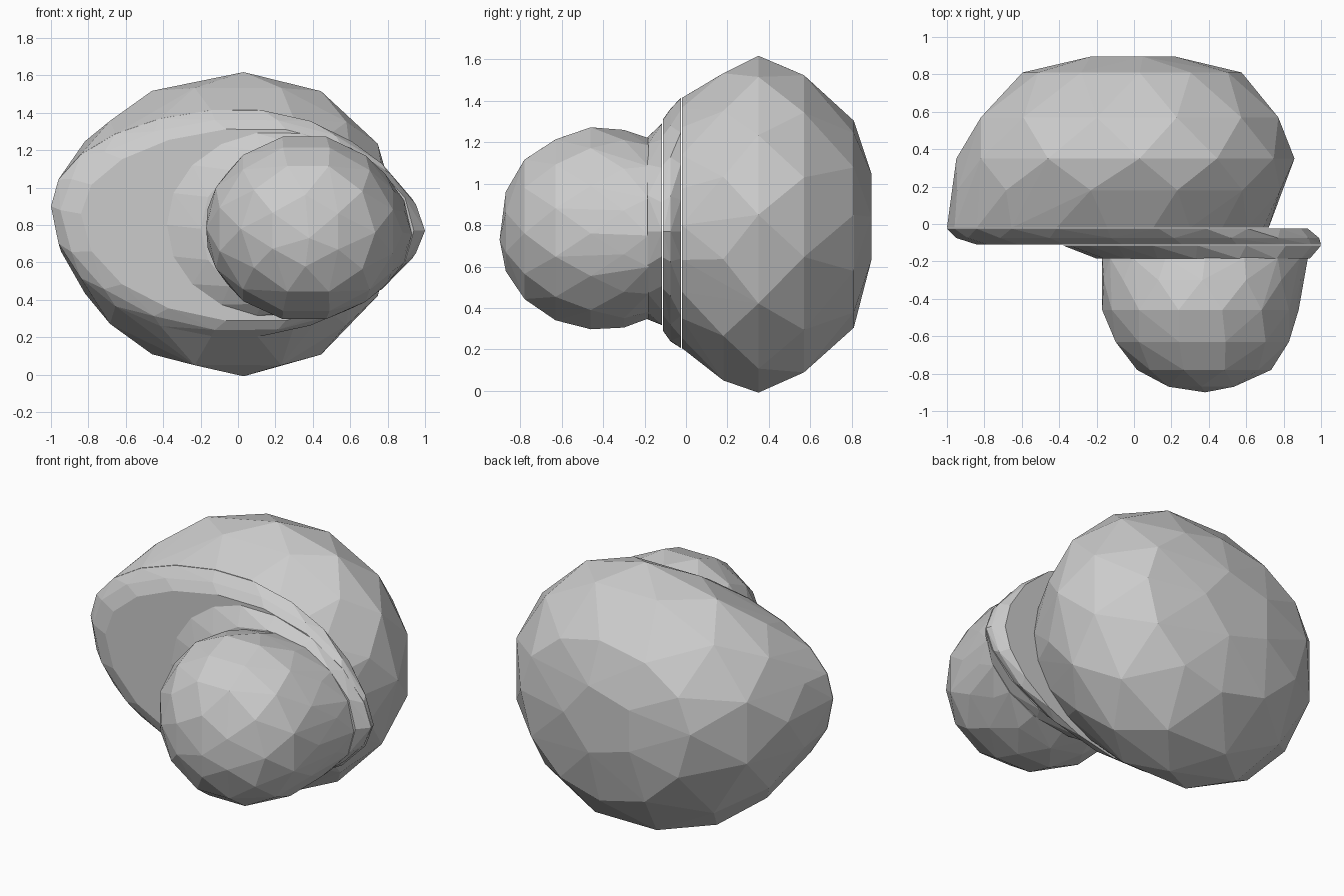
import bpy, bmesh
from math import cos, sin, pi

if "Cube" in bpy.data.objects:
    bpy.data.objects.remove(bpy.data.objects["Cube"])


def ring(y, xl, xr, zb, zt, n, zl=None, zr=None, cx=None, off=0.0, grow=1.0, power=1.0):
    """Lopsided oval at depth y: own left/right/top/bottom reach, tilted axis."""
    mid = (zb + zt) / 2
    zl = mid if zl is None else zl
    zr = mid if zr is None else zr
    cx = (xl + xr) / 2 if cx is None else cx
    pts = []
    for i in range(n):
        a = 2 * pi * (i + off) / n
        c, s = cos(a), sin(a)
        rx = (xr - cx) if c > 0 else (cx - xl)
        x = cx + rx * c * grow
        t = (x - xl) / (xr - xl)
        axis = zl + (zr - zl) * t
        reach = (zt - axis) if s > 0 else (axis - zb)
        # power > 1 sharpens the right-hand tip
        k = power if c > 0 else 1.0
        z = axis + reach * abs(s) ** k * (1 if s > 0 else -1) * grow
        pts.append((x, y, z))
    return pts


def hull(name, points):
    bm = bmesh.new()
    for p in points:
        bm.verts.new(p)
    res = bmesh.ops.convex_hull(bm, input=bm.verts[:])
    junk = [g for g in res["geom_interior"] if isinstance(g, bmesh.types.BMVert)]
    if junk:
        bmesh.ops.delete(bm, geom=list(set(junk)), context='VERTS')
    bmesh.ops.recalc_face_normals(bm, faces=bm.faces[:])
    me = bpy.data.meshes.new(name)
    bm.to_mesh(me)
    bm.free()
    ob = bpy.data.objects.new(name, me)
    bpy.context.collection.objects.link(ob)
    return ob


# Large rear lobe
pts = ring(-0.02, -1.0, 0.72, 0.20, 1.42, 22, zl=0.9, zr=0.8, cx=0.0)
for i, (y, xl, xr, zb, zt) in enumerate([
        (0.18, -0.97, 0.80, 0.03, 1.55),
        (0.35, -0.94, 0.85, 0.00, 1.61),
        (0.57, -0.84, 0.79, 0.07, 1.54),
        (0.81, -0.59, 0.57, 0.31, 1.30)]):
    pts += ring(y, xl, xr, zb, zt, 12, zl=0.88, zr=0.85, cx=0.03,
                off=0.5 * (i % 2 == 0), grow=1.01)
pts += ring(0.895, -0.28, 0.22, 0.62, 1.06, 5)
hull("rear_lobe", pts)

# Wide thin neck slab
hull("neck_slab",
     ring(-0.025, -1.0, 0.93, 0.20, 1.42, 22, zl=0.9, zr=0.77, cx=0.0, power=1.15)
     + ring(-0.075, -0.95, 0.99, 0.23, 1.37, 18, zl=0.88, zr=0.77, cx=0.05, power=1.2)
     + ring(-0.11, -0.84, 1.0, 0.28, 1.32, 18, zl=0.86, zr=0.77, cx=0.1, power=1.25))

# Smaller neck collar
hull("neck_collar",
     ring(-0.115, -0.38, 1.0, 0.31, 1.30, 18, zl=0.8, zr=0.77, cx=0.2, power=1.25)
     + ring(-0.185, -0.2, 0.94, 0.345, 1.225, 16, zl=0.78, zr=0.77, cx=0.33))

# Small front lobe
pts = ring(-0.18, -0.17, 0.93, 0.35, 1.22, 16, zr=0.75)
for i, (y, xl, xr, zb, zt, n) in enumerate([
        (-0.30, -0.17, 0.90, 0.31, 1.255, 14),
        (-0.46, -0.165, 0.875, 0.29, 1.28, 14),
        (-0.63, -0.11, 0.84, 0.33, 1.225, 12),
        (-0.78, 0.02, 0.73, 0.43, 1.13, 10),
        (-0.87, 0.16, 0.56, 0.58, 0.96, 6)]):
    pts += ring(y, xl, xr, zb, zt, n, zr=0.76, off=0.5 * (i % 2 == 0), grow=1.01)
pts.append((0.38, -0.9, 0.73))
hull("front_lobe", pts)
